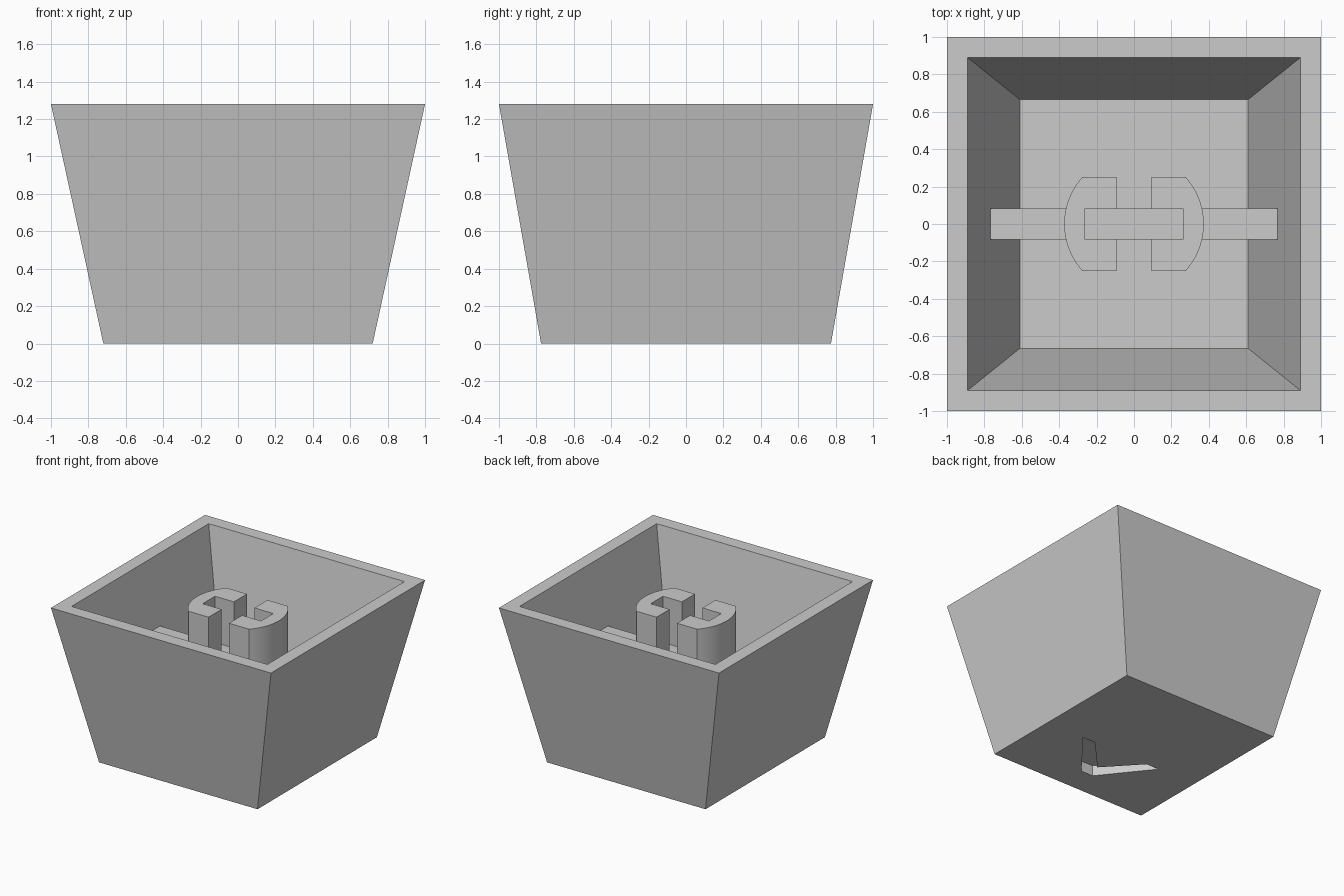
import bpy, bmesh, math

cube = bpy.data.objects.get("Cube")
if cube:
    bpy.data.objects.remove(cube, do_unlink=True)

HEIGHT, FLOOR = 1.28, 0.13
RIB_TOP, STEM_TOP = 0.78, 1.16

grey = bpy.data.materials.new("light grey plastic")
grey.use_nodes = True
grey.diffuse_color = (0.6, 0.6, 0.6, 1)
grey.node_tree.nodes["Principled BSDF"].inputs["Base Color"].default_value = (0.6, 0.6, 0.6, 1)


def loft(name, low, high, z0, z1):
    """Solid between two matching outlines at two heights."""
    bm = bmesh.new()
    a = [bm.verts.new((x, y, z0)) for x, y in low]
    b = [bm.verts.new((x, y, z1)) for x, y in high]
    n = len(a)
    bm.faces.new(a)
    bm.faces.new(b)
    for i in range(n):
        j = (i + 1) % n
        bm.faces.new((a[i], a[j], b[j], b[i]))
    bmesh.ops.recalc_face_normals(bm, faces=bm.faces)
    mesh = bpy.data.meshes.new(name)
    bm.to_mesh(mesh)
    bm.free()
    mesh.materials.append(grey)
    obj = bpy.data.objects.new(name, mesh)
    bpy.context.collection.objects.link(obj)
    return obj


def rect(hx, hy):
    return [(-hx, -hy), (hx, -hy), (hx, hy), (-hx, hy)]


def cut(target, cutter):
    mod = target.modifiers.new(cutter.name, "BOOLEAN")
    mod.operation = "DIFFERENCE"
    mod.solver = "EXACT"
    mod.object = cutter
    cutter.hide_render = True
    bpy.context.view_layer.objects.active = target
    bpy.ops.object.modifier_apply(modifier=mod.name)
    bpy.data.objects.remove(cutter, do_unlink=True)


# Tapered open shell with a flat rim
shell = loft("tapered_shell", rect(0.72, 0.775), rect(1, 1), 0, HEIGHT)
over = 0.1 / (HEIGHT - FLOOR)
cut(shell, loft("cavity", rect(0.61, 0.665),
                rect(0.89 + 0.28 * over, 0.89 + 0.225 * over), FLOOR, HEIGHT + 0.1))

# Shallow chevron groove in the underside
chevron = [(-0.37, -0.155), (-0.255, -0.155), (0, -0.43), (0.255, -0.155),
           (0.37, -0.155), (0.055, -0.55), (-0.055, -0.55)]
cut(shell, loft("chevron_groove", chevron, chevron, -0.1, 0.087))

# Cross rib running into both side walls
loft("cross_rib", rect(0.63, 0.083), rect(0.775, 0.083), FLOOR - 0.01, RIB_TOP)

# Two C-shaped socket halves: a rounded outside around a cross-shaped slot
RADIUS, HALF = 0.373, 0.25
limit = math.asin(HALF / RADIUS)
arc = [(RADIUS * math.cos(t), RADIUS * math.sin(t))
       for t in (limit * (i / 12 - 1) for i in range(25))]
slot = [(0.093, HALF), (0.093, 0.08), (0.265, 0.08),
        (0.265, -0.08), (0.093, -0.08), (0.093, -HALF)]
for side, label in ((1, "left"), (-1, "right")):
    outline = [(side * x, y) for x, y in arc + slot]
    socket = loft(label + "_socket_half", outline, outline, FLOOR - 0.01, STEM_TOP)
    bpy.ops.object.select_all(action="DESELECT")
    socket.select_set(True)
    bpy.context.view_layer.objects.active = socket
    bpy.ops.object.shade_smooth_by_angle(angle=math.radians(30))
